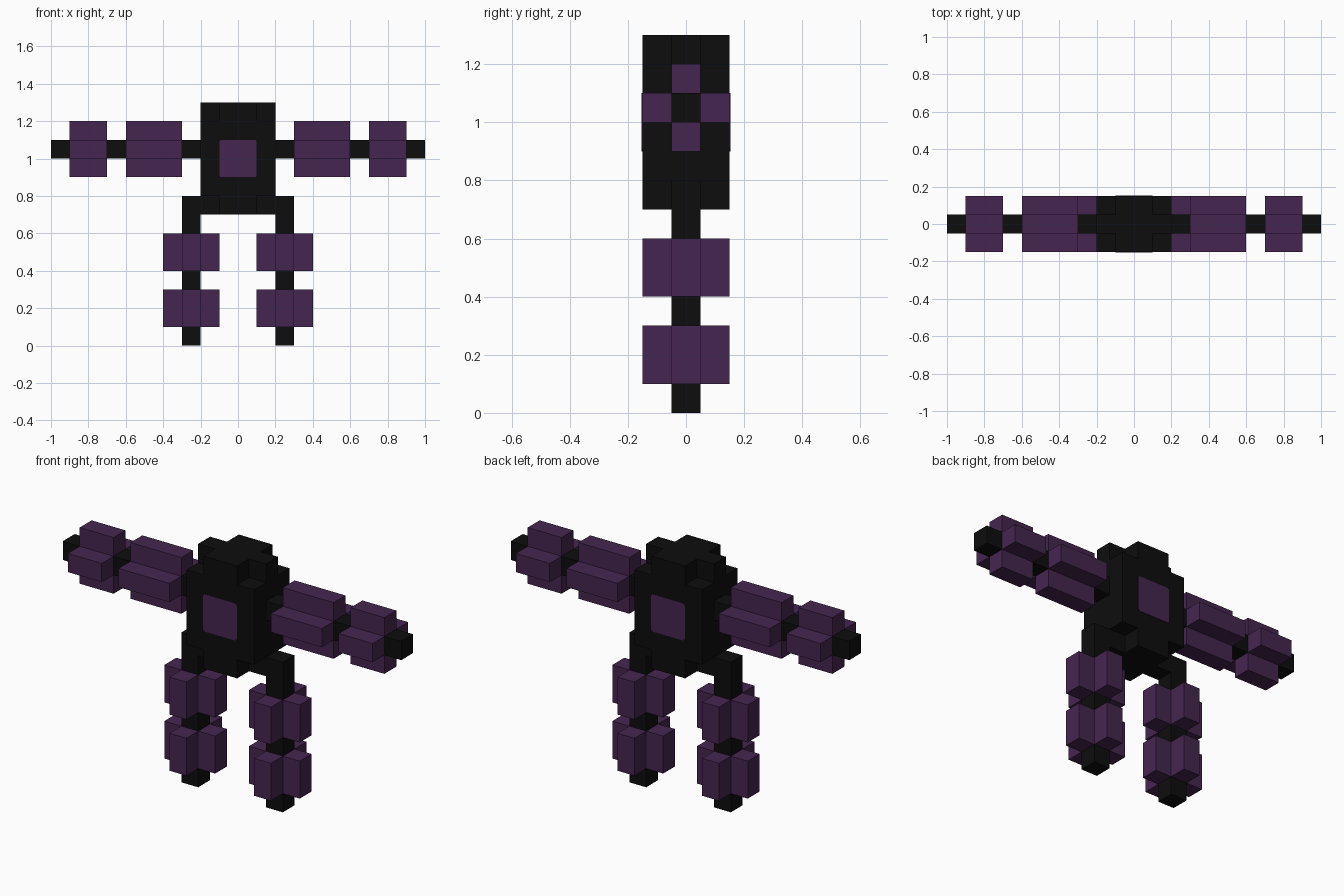
import bpy, bmesh
from mathutils import Vector

default = bpy.data.objects.get("Cube")
if default:
    bpy.data.objects.remove(default, do_unlink=True)


def material(name, rgb):
    m = bpy.data.materials.new(name)
    m.use_nodes = True
    m.diffuse_color = (*rgb, 1)
    bsdf = next(n for n in m.node_tree.nodes if n.type == 'BSDF_PRINCIPLED')
    bsdf.inputs["Base Color"].default_value = (*rgb, 1)
    return m


black = material("black", (0.004, 0.004, 0.004))
purple = material("dark purple", (0.06, 0.019, 0.08))


def prism(name, profile, mapping, start, end, mat):
    """Extrude a 2D profile from start to end; mapping(u, v, w) gives xyz."""
    bm = bmesh.new()
    face = bm.faces.new([bm.verts.new(mapping(u, v, start)) for u, v in profile])
    ext = bmesh.ops.extrude_face_region(bm, geom=[face])
    shift = Vector(mapping(0, 0, end)) - Vector(mapping(0, 0, start))
    bmesh.ops.translate(bm, vec=shift,
                        verts=[g for g in ext["geom"] if isinstance(g, bmesh.types.BMVert)])
    bmesh.ops.recalc_face_normals(bm, faces=bm.faces)
    mesh = bpy.data.meshes.new(name)
    bm.to_mesh(mesh)
    bm.free()
    mesh.materials.append(mat)
    obj = bpy.data.objects.new(name, mesh)
    bpy.context.collection.objects.link(obj)
    return obj


def rect(a, b):
    return [(-a, -b), (a, -b), (a, b), (-a, b)]


def notched(a, b, c, d):
    """Rectangle a x b (half sizes) with its corners cut in to c and d."""
    return [(-c, -b), (c, -b), (c, -d), (a, -d), (a, d), (c, d),
            (c, b), (-c, b), (-c, d), (-a, d), (-a, -d), (-c, -d)]


def upright(x=0.0):
    return lambda u, v, w: (x + u, v, w)


def sideways(side):
    return lambda u, v, w: (side * w, u, 1.05 + v)


ROD = rect(0.05, 0.05)
CROSS = notched(0.15, 0.15, 0.05, 0.05)
CAP = notched(0.2, 0.15, 0.1, 0.05)

# Torso: solid block with notched layers above and below
prism("torso", rect(0.2, 0.15), upright(), 0.8, 1.2, black)
prism("torso_top", CAP, upright(), 1.2, 1.3, black)
prism("torso_base", CAP, upright(), 0.7, 0.8, black)

# Thin panels with clipped corners, front and back
o, i = 0.1, 0.09
panel = [(-i, -o), (i, -o), (o, -i), (o, i), (i, o), (-i, o), (-o, i), (-o, -i)]
for name, s in (("front_panel", -1), ("back_panel", 1)):
    prism(name, panel, lambda u, v, w, s=s: (u, s * w, 1.0 + v), 0.148, 0.153, purple)

# Limbs: a black rod with purple cross-shaped sleeves
for side_name, s in (("left", 1), ("right", -1)):
    prism(side_name + "_arm_rod", ROD, sideways(s), 0.2, 1.0, black)
    prism(side_name + "_upper_arm", CROSS, sideways(s), 0.3, 0.6, purple)
    prism(side_name + "_forearm", CROSS, sideways(s), 0.7, 0.9, purple)
    prism(side_name + "_leg_rod", ROD, upright(0.25 * s), 0.0, 0.8, black)
    prism(side_name + "_thigh", CROSS, upright(0.25 * s), 0.4, 0.6, purple)
    prism(side_name + "_shin", CROSS, upright(0.25 * s), 0.1, 0.3, purple)
